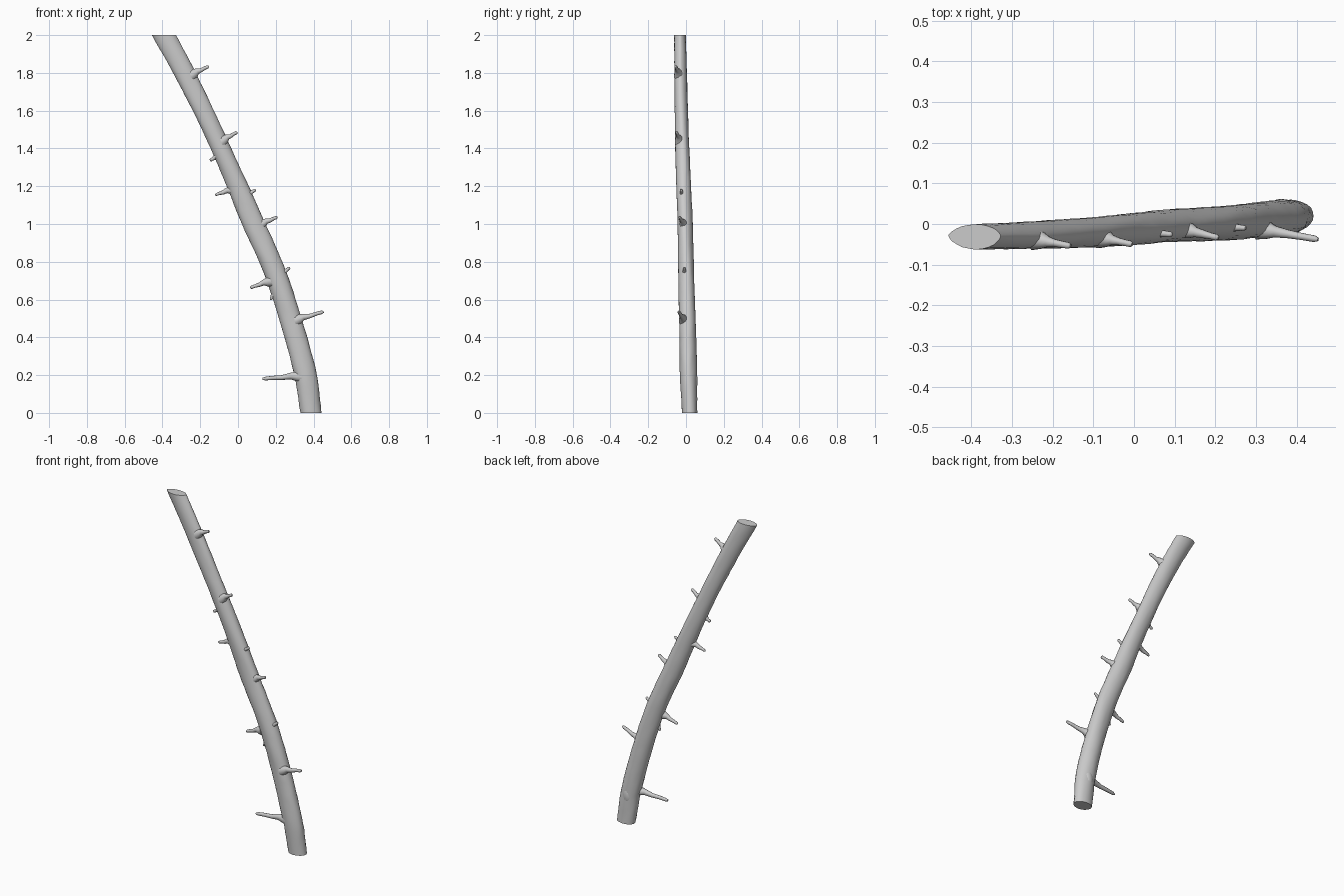
import bpy, bmesh, math, random
from mathutils import Vector

if "Cube" in bpy.data.objects:
    bpy.data.objects.remove(bpy.data.objects["Cube"])

random.seed(4)
SIDES, RINGS = 24, 56

# Trunk sections: z, centre x, centre y, half width x, half width y
KEYS = [
    (0.00, 0.386, 0.020, 0.056, 0.040),
    (0.20, 0.357, 0.013, 0.060, 0.045),
    (0.50, 0.278, 0.007, 0.060, 0.043),
    (0.75, 0.193, 0.001, 0.061, 0.042),
    (1.00, 0.083, -0.005, 0.063, 0.040),
    (1.20, 0.000, -0.012, 0.058, 0.039),
    (1.50, -0.137, -0.022, 0.055, 0.036),
    (1.80, -0.283, -0.029, 0.060, 0.033),
    (2.00, -0.391, -0.031, 0.065, 0.031),
]


def section(z):
    """Smoothly interpolated trunk section at height z."""
    i = 0
    while i < len(KEYS) - 2 and z > KEYS[i + 1][0]:
        i += 1
    a, b = KEYS[i], KEYS[i + 1]
    p, n = KEYS[max(i - 1, 0)], KEYS[min(i + 2, len(KEYS) - 1)]
    h = b[0] - a[0]
    t = (z - a[0]) / h
    out = []
    for k in range(1, 5):
        ma = (b[k] - p[k]) / (b[0] - p[0]) * h
        mb = (n[k] - a[k]) / (n[0] - a[0]) * h
        out.append((2*t**3 - 3*t**2 + 1)*a[k] + (t**3 - 2*t**2 + t)*ma
                   + (3*t**2 - 2*t**3)*b[k] + (t**3 - t**2)*mb)
    return out


def loft(name, rings):
    """Skin a list of vertex rings and cap both ends."""
    bm = bmesh.new()
    vs = [[bm.verts.new(p) for p in r] for r in rings]
    n = len(rings[0])
    for r0, r1 in zip(vs, vs[1:]):
        for j in range(n):
            bm.faces.new((r0[j], r0[(j+1) % n], r1[(j+1) % n], r1[j]))
    bm.faces.new(vs[0][::-1])
    bm.faces.new(vs[-1])
    bmesh.ops.recalc_face_normals(bm, faces=bm.faces)
    mesh = bpy.data.meshes.new(name)
    bm.to_mesh(mesh)
    bm.free()
    ob = bpy.data.objects.new(name, mesh)
    bpy.context.collection.objects.link(ob)
    bpy.ops.object.select_all(action='DESELECT')
    ob.select_set(True)
    bpy.context.view_layer.objects.active = ob
    bpy.ops.object.shade_smooth_by_angle(angle=math.radians(50))
    return ob


# Trunk: leaning log, cut level at both ends, with slightly uneven bark
rings = []
for i in range(RINGS + 1):
    z = 2 * i / RINGS
    cx, cy, rx, ry = section(z)
    point = 1 + 0.35 * max(0, (z - 1.7) / 0.3)   # section turns lens-shaped at top
    ring = []
    for j in range(SIDES):
        a = 2 * math.pi * j / SIDES
        c, s = math.cos(a), math.sin(a)
        w = 1 + random.uniform(-0.022, 0.022) + 0.02 * math.sin(3*a + 9*z)
        y = math.copysign(abs(s) ** point, s)
        ring.append(Vector((cx + rx * w * c, cy + ry * w * y, z)))
    rings.append(ring)
loft("trunk", rings)


def twig(name, base, tip, r):
    """Tapered broken branch with a flared collar at the trunk."""
    base, tip = Vector(base), Vector(tip)
    d = tip - base
    u = d.normalized()
    side = u.cross(Vector((0, 1, 0))).normalized()
    up = side.cross(u)
    # the collar starts inside the trunk and runs along it
    lean = Vector((0.35, 0, -0.8)) * 0.012
    steps = [(base - u * 0.03 + lean, 2.6), (base - u * 0.006 + lean * 0.5, 1.9),
             (base + d * 0.14, 1.25), (base + d * 0.4 - Vector((0, 0, r * 0.25)), 0.95),
             (base + d * 0.7, 0.8), (base + d * 0.92, 0.72), (tip, 0.4)]
    out = []
    for p, k in steps:
        w = 1 + random.uniform(-0.08, 0.08)
        out.append([p + (side * math.cos(q) + up * math.sin(q) * 0.9) * r * k * w
                    for q in (2 * math.pi * j / 10 for j in range(10))])
    loft(name, out)


# Branch stubs: base, tip, radius
TWIGS = [
    ((0.300, -0.002, 0.197), (0.130, -0.012, 0.180), 0.013),
    ((0.330, -0.016, 0.503), (0.453, -0.038, 0.535), 0.013),
    ((0.143, -0.010, 0.693), (0.065, -0.012, 0.662), 0.012),
    ((0.240, -0.008, 0.745), (0.275, -0.010, 0.770), 0.010),
    ((0.142, -0.018, 1.012), (0.208, -0.034, 1.036), 0.012),
    ((0.055, -0.022, 1.160), (0.094, -0.026, 1.182), 0.010),
    ((-0.052, -0.012, 1.180), (-0.120, -0.014, 1.154), 0.011),
    ((-0.118, -0.020, 1.357), (-0.148, -0.022, 1.336), 0.011),
    ((-0.062, -0.038, 1.457), (-0.004, -0.050, 1.486), 0.012),
    ((-0.222, -0.042, 1.806), (-0.156, -0.054, 1.834), 0.012),
    ((0.185, 0.000, 0.620), (0.172, 0.000, 0.598), 0.009),
]
for i, (b, t, r) in enumerate(TWIGS):
    twig(f"branch_stub_{i + 1}", b, t, r)

# Low swelling on the back near the foot
bpy.ops.mesh.primitive_uv_sphere_add(segments=16, ring_count=10, radius=1,
                                     location=(0.362, 0.036, 0.17))
knot = bpy.context.object
knot.name = "back_knot"
knot.scale = (0.032, 0.026, 0.06)
bpy.ops.object.shade_smooth()
